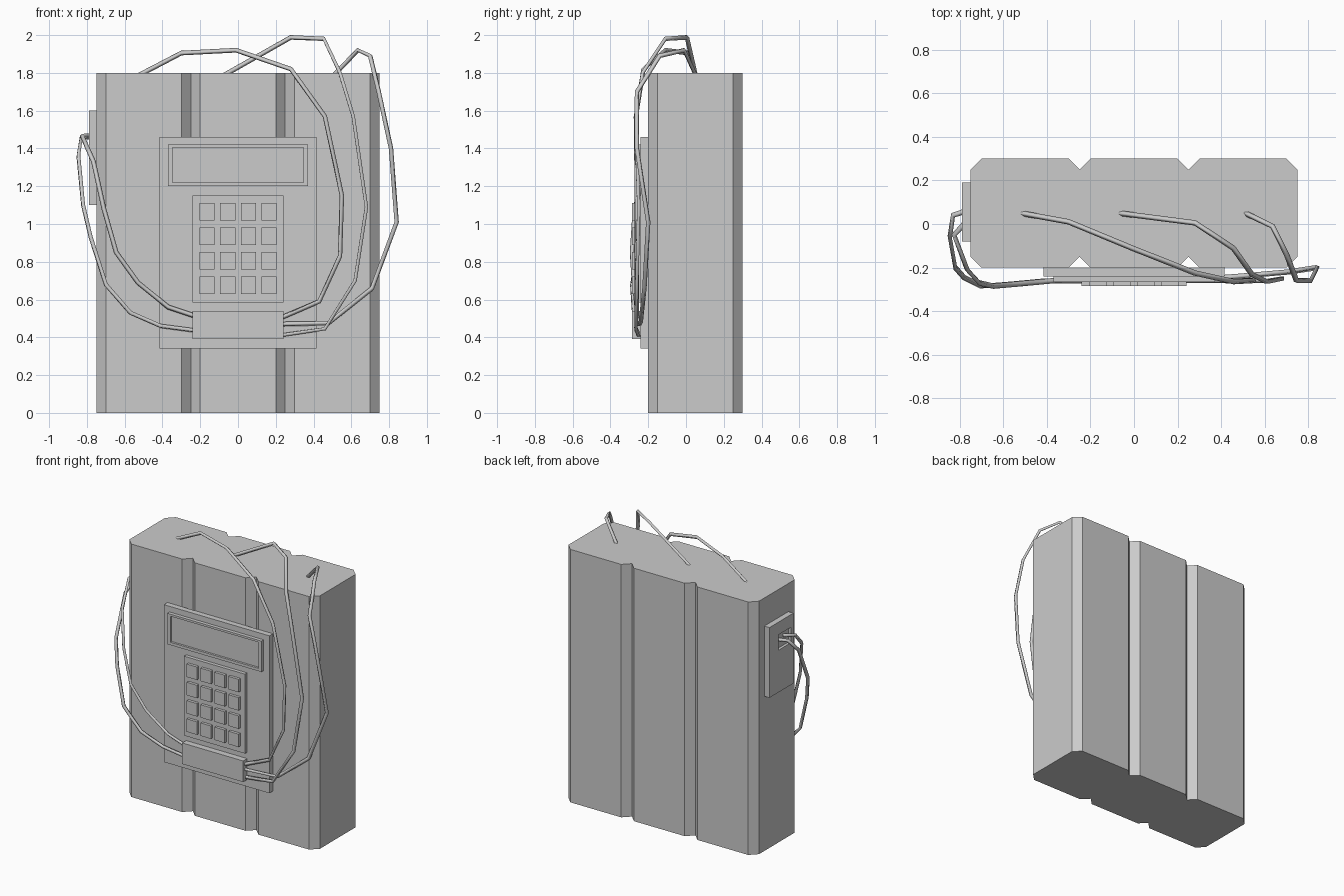
import bpy, bmesh
from mathutils import Vector

cube = bpy.data.objects.get("Cube")
if cube:
    bpy.data.objects.remove(cube, do_unlink=True)

grey = bpy.data.materials.new("plain grey")
grey.use_nodes = True
grey.diffuse_color = (0.6, 0.6, 0.6, 1)
grey.node_tree.nodes["Principled BSDF"].inputs["Base Color"].default_value = (0.6, 0.6, 0.6, 1)


def finish(name, bm):
    bmesh.ops.recalc_face_normals(bm, faces=bm.faces)
    mesh = bpy.data.meshes.new(name)
    bm.to_mesh(mesh)
    bm.free()
    mesh.materials.append(grey)
    ob = bpy.data.objects.new(name, mesh)
    bpy.context.collection.objects.link(ob)
    return ob


def block(bm, lo, hi):
    """Add a box between two corners and return its faces."""
    lo, hi = Vector(lo), Vector(hi)
    verts = bmesh.ops.create_cube(bm, size=1)["verts"]
    for v in verts:
        v.co = (lo + hi) / 2 + v.co * (hi - lo)
    return list({f for v in verts for f in v.link_faces})


def box(name, lo, hi):
    bm = bmesh.new()
    block(bm, lo, hi)
    return finish(name, bm)


def recess(bm, faces, direction, lo, hi, depth):
    """Inset the face pointing along direction to the rectangle lo..hi and sink it."""
    d = Vector(direction)
    bm.normal_update()
    face = max(faces, key=lambda f: f.normal.dot(d))
    mid = face.calc_center_median()
    bmesh.ops.inset_individual(bm, faces=[face], thickness=0.01)
    for v in face.verts:
        for i in range(3):
            if not d[i]:
                v.co[i] = lo[i] if v.co[i] < mid[i] else hi[i]
    wall = bmesh.ops.extrude_discrete_faces(bm, faces=[face])["faces"][0]
    bmesh.ops.translate(bm, verts=wall.verts, vec=-d * depth)


# Three-lobed pack with chamfered corners and V grooves front and back
c = 0.05
half = [(-0.75, 0), (-0.7, c)]
for gx in (-0.25, 0.25):
    half += [(gx - c, c), (gx, 0), (gx + c, c)]
half += [(0.7, c), (0.75, 0)]
outline = [(x, -0.15 - d) for x, d in half] + [(x, 0.25 + d) for x, d in reversed(half)]
bm = bmesh.new()
base = bm.faces.new([bm.verts.new((x, y, 0)) for x, y in outline])
top = bmesh.ops.extrude_face_region(bm, geom=[base])["geom"]
bmesh.ops.translate(bm, vec=(0, 0, 1.8), verts=[v for v in top if isinstance(v, bmesh.types.BMVert)])
finish("pack_body", bm)

# Control panel
box("mounting_plate", (-0.415, -0.24, 0.34), (0.415, -0.2, 1.46))
bm = bmesh.new()
faces = block(bm, (-0.37, -0.265, 1.2), (0.37, -0.24, 1.42))
recess(bm, faces, (0, -1, 0), (-0.347, 0, 1.22), (0.347, 0, 1.405), 0.015)
finish("display_frame", bm)
box("keypad_base", (-0.24, -0.265, 0.585), (0.24, -0.24, 1.15))
bm = bmesh.new()
for col in range(4):
    for row in range(4):
        x, z = -0.164 + 0.1095 * col, 0.675 + 0.13 * row
        block(bm, (x - 0.04, -0.285, z - 0.046), (x + 0.04, -0.265, z + 0.046))
finish("keypad_buttons", bm)
box("wire_terminal", (-0.24, -0.285, 0.39), (0.24, -0.24, 0.54))

# Side socket
bm = bmesh.new()
faces = block(bm, (-0.79, -0.08, 1.1), (-0.75, 0.19, 1.6))
recess(bm, faces, (-1, 0, 0), (0, -0.05, 1.4), (0, 0.09, 1.51), 0.02)
finish("side_socket", bm)


def wire(name, points):
    curve = bpy.data.curves.new(name, "CURVE")
    curve.dimensions = "3D"
    curve.bevel_depth = 0.0125
    curve.bevel_resolution = 0
    curve.use_fill_caps = True
    spline = curve.splines.new("POLY")
    spline.points.add(len(points) - 1)
    for p, co in zip(spline.points, points):
        p.co = (*co, 1)
    curve.materials.append(grey)
    ob = bpy.data.objects.new(name, curve)
    bpy.context.collection.objects.link(ob)


# Wires from the pack top and the side socket to the terminal
wire("inner_wire", [(-.52, .05, 1.79), (-.3, .01, 1.905), (-.01, -.11, 1.92), (.28, -.225, 1.82),
                    (.46, -.265, 1.57), (.55, -.26, 1.15), (.54, -.26, .83), (.43, -.26, .59), (.22, -.26, .5)])
wire("middle_wire", [(-.07, .05, 1.79), (.28, .005, 1.988), (.455, -.11, 1.98), (.54, -.23, 1.8),
                     (.61, -.265, 1.57), (.68, -.25, 1.09), (.62, -.26, .7), (.46, -.265, .445), (.22, -.25, .41)])
wire("outer_wire", [(.51, .05, 1.79), (.635, -.01, 1.92), (.7, -.14, 1.89), (.745, -.26, 1.7),
                    (.81, -.26, 1.4), (.84, -.2, 1.01), (.71, -.22, .66), (.48, -.24, .475), (.22, -.26, .47)])
wire("socket_outer_wire", [(-.77, .06, 1.46), (-.83, .04, 1.46), (-.845, -.06, 1.36), (-.82, -.2, 1.1),
                           (-.78, -.245, .93), (-.7, -.285, .68), (-.57, -.275, .53), (-.41, -.26, .46), (-.22, -.26, .435)])
wire("socket_inner_wire", [(-.77, .01, 1.47), (-.825, -.05, 1.465), (-.765, -.21, 1.33), (-.71, -.27, 1.08),
                           (-.645, -.285, .85), (-.53, -.275, .69), (-.37, -.26, .56), (-.22, -.26, .51)])
